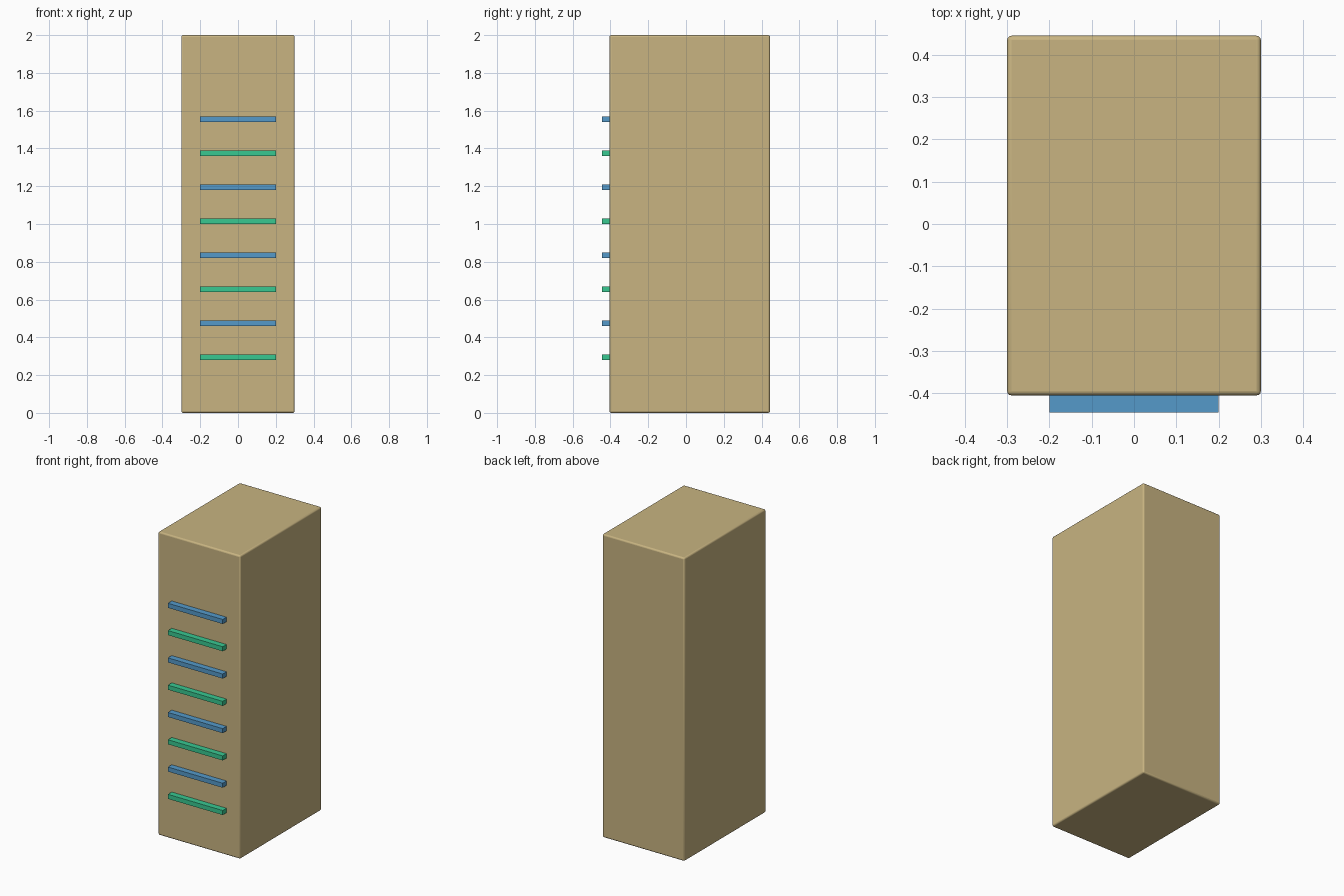
import bpy
import math

cube = bpy.data.objects.get("Cube")
if cube:
    bpy.data.objects.remove(cube, do_unlink=True)


def make_material(name, rgb):
    mat = bpy.data.materials.new(name)
    mat.use_nodes = True
    color = (*rgb, 1.0)
    mat.diffuse_color = color
    mat.node_tree.nodes["Principled BSDF"].inputs["Base Color"].default_value = color
    return mat


def make_box(name, center, size, mat):
    bpy.ops.mesh.primitive_cube_add(size=1, location=center)
    obj = bpy.context.object
    obj.name = name
    obj.scale = size
    bpy.ops.object.transform_apply(location=False, rotation=False, scale=True)
    obj.data.materials.append(mat)
    return obj


tan = make_material("tan", (0.578, 0.456, 0.22))
blue = make_material("blue", (0.089, 0.323, 0.591))
green = make_material("green", (0.04, 0.58, 0.283))

# Tall cabinet with softly rounded edges
cabinet = make_box("cabinet", (0, 0.02, 1), (0.6, 0.85, 2), tan)
bevel = cabinet.modifiers.new("rounded_edges", "BEVEL")
bevel.width = 0.01
bevel.segments = 3
bpy.ops.object.shade_smooth_by_angle(angle=math.radians(35))

# Alternating light bars up the front
for i in range(8):
    mat = blue if i % 2 else green
    make_box(f"light_bar_{i + 1}", (0, -0.42, 0.295 + 0.18 * i), (0.4, 0.05, 0.03), mat)
